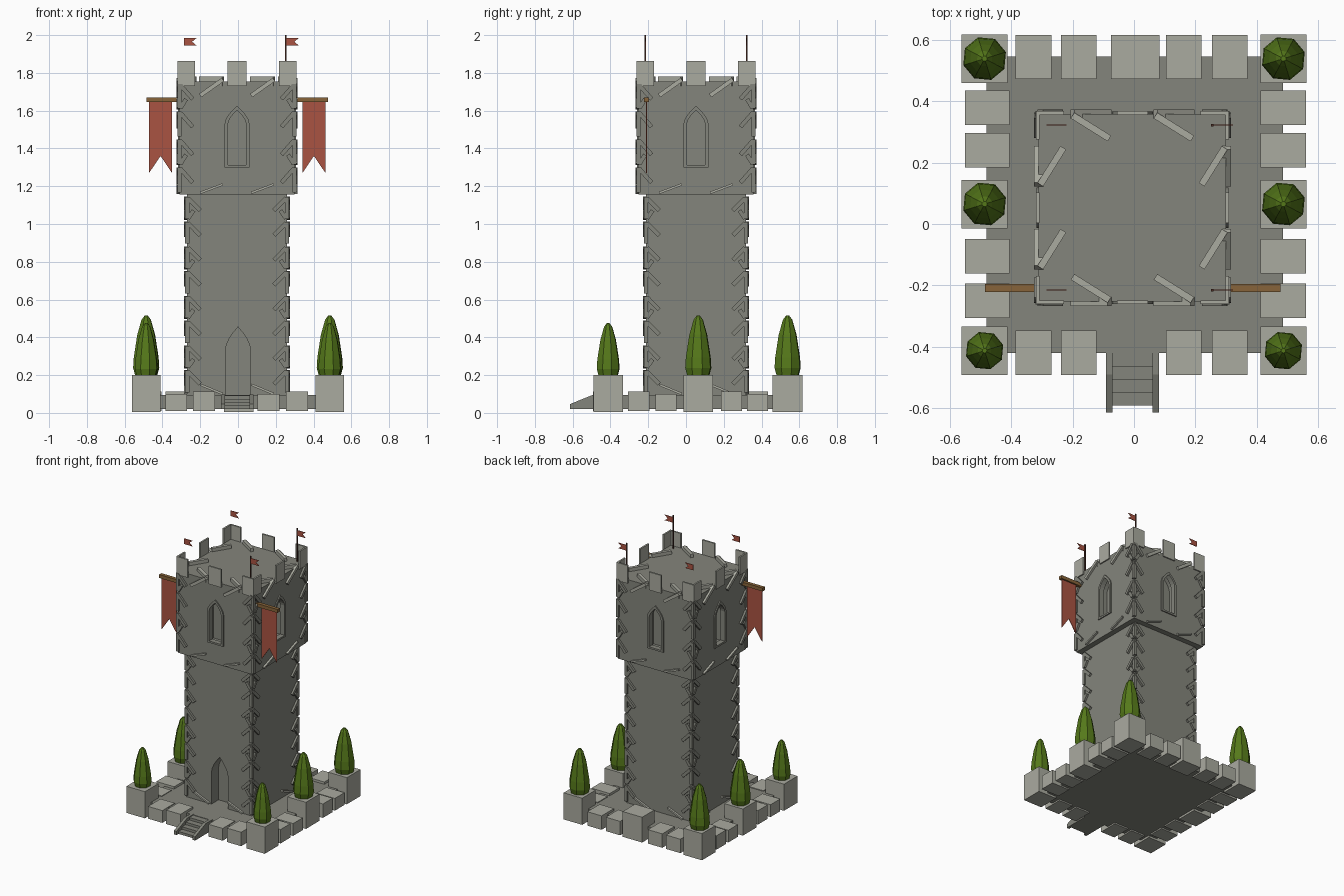
import bpy, bmesh, math
from mathutils import Matrix, Vector

if "Cube" in bpy.data.objects:
    bpy.data.objects.remove(bpy.data.objects["Cube"])


def material(name, srgb):
    m = bpy.data.materials.new(name)
    m.use_nodes = True
    col = [(c / 255) ** 2.2 for c in srgb] + [1]
    m.diffuse_color = col
    m.node_tree.nodes["Principled BSDF"].inputs["Base Color"].default_value = col
    return m


WALL = material("wall grey", (131, 132, 123))
STONE = material("light stone", (168, 169, 158))
LEAF = material("leaf green", (86, 120, 32))
CLOTH = material("red cloth", (168, 84, 68))
WOOD = material("brown wood", (134, 100, 60))
POLE = material("dark pole", (78, 50, 42))


def finish(name, bm, mat):
    bmesh.ops.recalc_face_normals(bm, faces=bm.faces)
    me = bpy.data.meshes.new(name)
    bm.to_mesh(me)
    bm.free()
    me.materials.append(mat)
    ob = bpy.data.objects.new(name, me)
    bpy.context.collection.objects.link(ob)
    return ob


def add_box(bm, x0, x1, y0, y1, z0, z1):
    mid = Vector((x0 + x1, y0 + y1, z0 + z1)) / 2
    size = Matrix.Diagonal((x1 - x0, y1 - y0, z1 - z0, 1))
    return bmesh.ops.create_cube(bm, size=1, matrix=Matrix.Translation(mid) @ size)


def box(name, mat, *bounds):
    bm = bmesh.new()
    add_box(bm, *bounds)
    return finish(name, bm, mat)


def add_bar(bm, p, q, normal, width=0.022, depth=0.03):
    """Square bar from p to q, half sunk in the surface with this normal."""
    p, q, n = Vector(p), Vector(q), Vector(normal)
    along = q - p
    across = along.cross(n).normalized() * width
    m = Matrix((along, across, n * depth)).transposed().to_4x4()
    bmesh.ops.create_cube(bm, size=1, matrix=Matrix.Translation((p + q) / 2) @ m)


def add_prism(bm, pts, y0, y1):
    """Outline in x and z, extruded along y."""
    face = bm.faces.new([bm.verts.new((x, y0, z)) for x, z in pts])
    new = bmesh.ops.extrude_face_region(bm, geom=[face])["geom"]
    verts = [v for v in new if isinstance(v, bmesh.types.BMVert)]
    bmesh.ops.translate(bm, verts=verts, vec=(0, y1 - y0, 0))


def prism(name, mat, pts, y0, y1):
    bm = bmesh.new()
    add_prism(bm, pts, y0, y1)
    return finish(name, bm, mat)


def arch(w, z0, spring, apex, steps=4):
    """Pointed arch outline, counter-clockwise from the lower left."""
    right = []
    for i in range(steps):
        t = i / steps
        right.append((w * (1 - t ** 1.7), spring + (apex - spring) * t))
    left = [(-x, z) for x, z in reversed(right)]
    return [(-w, z0), (w, z0)] + right + [(0, apex)] + left


def around(bm, cx, cy, turns=4):
    """Repeat geometry made for the front on all four sides of a centre."""
    geom = bm.verts[:] + bm.edges[:] + bm.faces[:]
    for k in range(1, turns):
        dup = bmesh.ops.duplicate(bm, geom=geom)["geom"]
        verts = [v for v in dup if isinstance(v, bmesh.types.BMVert)]
        bmesh.ops.rotate(bm, verts=verts, cent=(0, 0, 0),
                         matrix=Matrix.Rotation(k * math.pi / 2, 3, "Z"))
    bmesh.ops.translate(bm, verts=bm.verts, vec=(cx, cy, 0))


def cut(ob, cutter):
    cutter.hide_render = True
    mod = ob.modifiers.new("opening", "BOOLEAN")
    mod.operation, mod.solver, mod.object = "DIFFERENCE", "EXACT", cutter
    bpy.context.view_layer.objects.active = ob
    bpy.ops.object.modifier_apply(modifier=mod.name)
    bpy.data.objects.remove(cutter)


CX, CY = -0.005, 0.053
SHAFT, HEAD = 0.265, 0.305

# Platform, shaft with doorway, wider head with four windows
box("platform", WALL, -0.48, 0.485, -0.42, 0.545, 0.02, 0.095)
shaft = box("tower_shaft", WALL, CX - SHAFT, CX + SHAFT, CY - SHAFT, CY + SHAFT, 0.02, 1.16)
cut(shaft, prism("door_cutter", WALL, arch(0.067, 0.095, 0.33, 0.455), -0.4, -0.13))
head = box("tower_head", WALL, CX - HEAD, CX + HEAD, CY - HEAD, CY + HEAD, 1.155, 1.755)
bm = bmesh.new()
outer = arch(0.066, 1.30, 1.53, 1.625)
add_prism(bm, outer, -HEAD - 0.1, -HEAD + 0.07)
around(bm, CX, CY)
cut(head, finish("window_cutter", bm, WALL))

# Window frames
bm = bmesh.new()
inner = arch(0.048, 1.313, 1.53, 1.602)
for i in range(len(outer)):
    j = (i + 1) % len(outer)
    add_prism(bm, [outer[i], outer[j], inner[j], inner[i]], -HEAD - 0.008, -HEAD + 0.03)
around(bm, CX, CY)
finish("window_frames", bm, WALL)

# Corner stones: edge strips and slanted bars up every corner
OUT, UP = (0, -1, 0), (0, 0, 1)
for name, half, z0, z1, count in (("shaft", SHAFT, 0.1, 1.15, 8), ("head", HEAD, 1.16, 1.75, 4)):
    bm = bmesh.new()
    step = (z1 - z0) / count
    for i in range(count):
        z = z0 + i * step
        for s in (-1, 1):
            a, b = s * (half - 0.005), s * (half - 0.07)
            add_bar(bm, (a, -half, z + step * 0.9), (b, -half, z + step * 0.4), OUT)
            if i % 2:
                add_bar(bm, (a, -half, z + 0.01), (s * (half - 0.035), -half, z + step * 0.4), OUT)
        x0, x1 = sorted((half - 0.012, half + 0.01))
        add_box(bm, x0, x1, -half - 0.01, -half + 0.012, z + 0.008, z + step - 0.008)
    around(bm, CX, CY)
    finish(name + "_corner_stones", bm, WALL)

# Slanted rim stones on the roof edge and along the lower edges
bm = bmesh.new()
for u in (-0.135, 0.135):
    add_bar(bm, (u - 0.06, -HEAD + 0.08, 1.755), (u + 0.06, -HEAD + 0.005, 1.755), UP, 0.022, 0.05)
    add_bar(bm, (u - 0.06, -HEAD, 1.68), (u + 0.06, -HEAD, 1.765), OUT)
    add_bar(bm, (u - 0.06, -HEAD, 1.165), (u + 0.06, -HEAD, 1.21), OUT, 0.012)
    add_bar(bm, (u - 0.06, -SHAFT, 0.15), (u + 0.06, -SHAFT, 0.1), OUT, 0.012)
around(bm, CX, CY)
finish("rim_stones", bm, STONE)

# Battlements: thin upright plates at corners and middles
bm = bmesh.new()
for u0, u1 in ((-0.312, -0.222), (-0.05, 0.05), (0.222, 0.312)):
    add_box(bm, u0, u1, -0.314, -0.302, 1.73, 1.862)
around(bm, CX, CY)
finish("battlements", bm, STONE)

# Corner and middle pedestals with clipped trees
PROFILE = ((0.85, 0), (1, 0.12), (0.95, 0.3), (0.68, 0.68), (0.36, 0.93), (0.12, 1))
for s, side in ((-1, "right"), (1, "left")):
    for y, row, tall in ((-0.412, "front", 0.275), (0.065, "middle", 0.315), (0.538, "back", 0.315)):
        x = s * 0.486
        box(f"{row}_{side}_pedestal", STONE, x - 0.075, x + 0.075, y - 0.079, y + 0.078, 0.005, 0.2)
        bm = bmesh.new()
        rings = []
        for r, h in PROFILE:
            rings.append([bm.verts.new((x + 0.23 * tall * r * math.cos(a * math.pi / 4 + 0.3),
                                        y + 0.23 * tall * r * math.sin(a * math.pi / 4 + 0.3),
                                        0.2 + tall * h)) for a in range(8)])
        for lo, hi in zip(rings, rings[1:]):
            for a in range(8):
                b = (a + 1) % 8
                bm.faces.new((lo[a], lo[b], hi[b], hi[a]))
        bm.faces.new(rings[0])
        bm.faces.new(rings[-1])
        finish(f"{row}_{side}_tree", bm, LEAF)

# Low stones round the platform
bm = bmesh.new()
for i, y in enumerate((-0.25, -0.105, 0.24, 0.378)):
    add_box(bm, -0.55, -0.405, y - 0.056, y + 0.056, 0.01, 0.1 + 0.012 * (i % 2))
    add_box(bm, 0.412, 0.56, y - 0.056, y + 0.056, 0.01, 0.112 - 0.012 * (i % 2))
for i, x in enumerate((-0.327, -0.18, 0.162, 0.312)):
    add_box(bm, x - 0.058, x + 0.058, -0.492, -0.347, 0.01, 0.1 + 0.012 * (i % 2))
    add_box(bm, x - 0.058, x + 0.058, 0.472, 0.615, 0.01, 0.112)
finish("border_stones", bm, STONE)
box("back_block", STONE, -0.075, 0.083, 0.472, 0.615, 0.005, 0.19)

# Entrance steps and sloping cheeks
bm = bmesh.new()
for i in range(4):
    add_box(bm, -0.07, 0.06, -0.59 + i * 0.042, -0.41, 0.02, 0.038 + i * 0.018)
finish("entrance_steps", bm, WALL)
bm = bmesh.new()
for x in (-0.091, 0.06):
    lower = [bm.verts.new((x, y, z)) for y, z in
             ((-0.613, 0.02), (-0.41, 0.02), (-0.41, 0.097), (-0.49, 0.097), (-0.613, 0.047))]
    new = bmesh.ops.extrude_face_region(bm, geom=[bm.faces.new(lower)])["geom"]
    bmesh.ops.translate(bm, vec=(0.021, 0, 0),
                        verts=[v for v in new if isinstance(v, bmesh.types.BMVert)])
finish("step_cheeks", bm, WALL)

# Hanging banners on rods
for x, side in ((-0.41, "right"), (0.402, "left")):
    prism(side + "_banner", CLOTH, [(x - 0.061, 1.27), (x, 1.36), (x + 0.061, 1.27),
                                    (x + 0.061, 1.655), (x - 0.061, 1.655)], -0.212, -0.207)
    end = x + math.copysign(0.074, x)
    x0, x1 = sorted((end, math.copysign(0.29, x)))
    box(side + "_banner_rod", WOOD, x0, x1, -0.222, -0.196, 1.645, 1.67)

# Swallow-tailed flags, with poles on the left side
for y, row in ((-0.215, "front"), (0.322, "back")):
    box(row + "_flag_pole", POLE, 0.25, 0.258, y - 0.004, y + 0.004, 1.75, 2.0)
    for x, side in ((-0.285, "right"), (0.256, "left")):
        prism(f"{row}_{side}_flag", CLOTH, [(x, 1.945), (x + 0.066, 1.945), (x + 0.042, 1.965),
                                            (x + 0.066, 1.985), (x, 1.985)], y - 0.002, y + 0.002)
